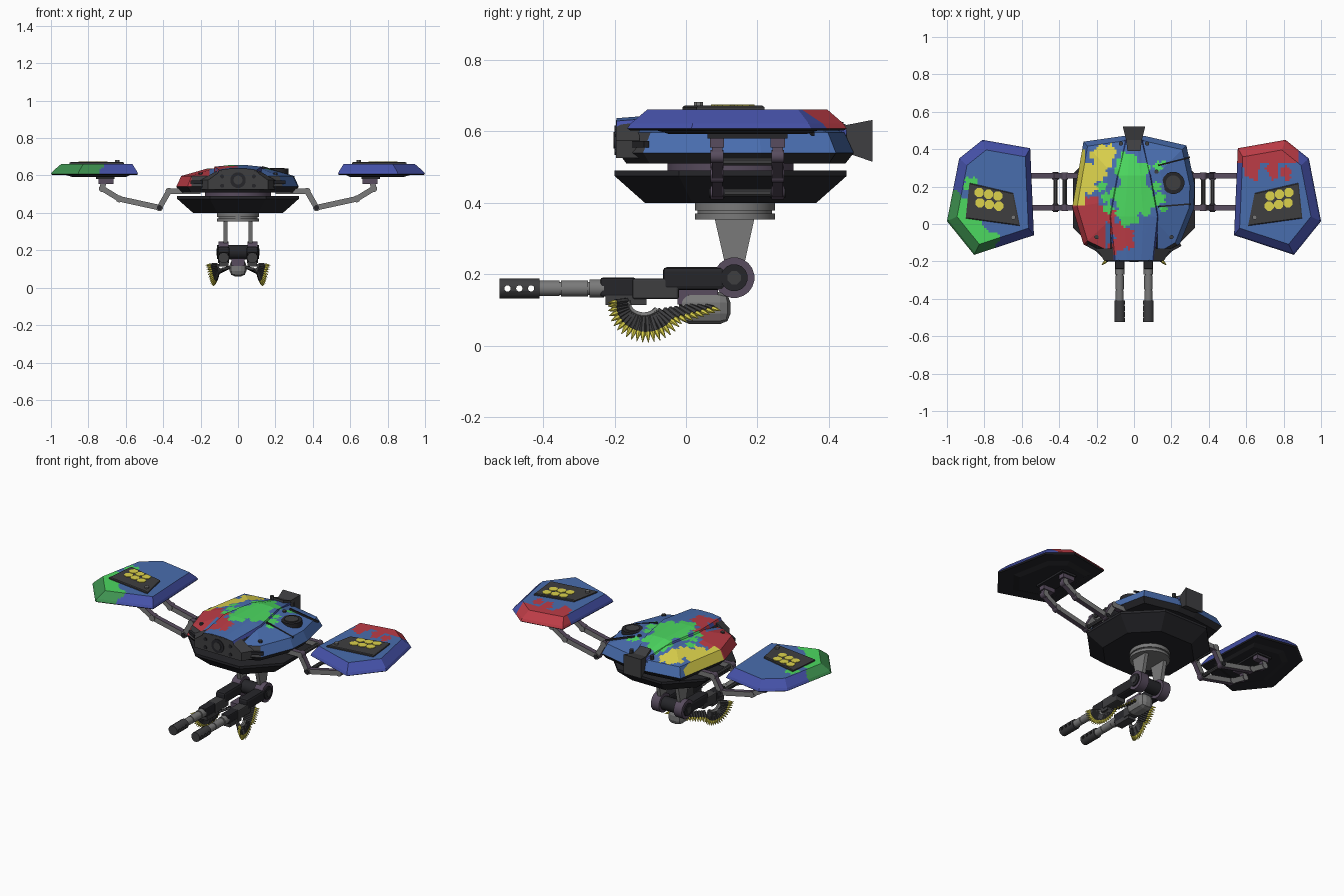
import bpy, bmesh, math
from mathutils import Vector, Matrix

if "Cube" in bpy.data.objects:
    bpy.data.objects.remove(bpy.data.objects["Cube"])

def lin(c):
    return tuple(((v / 255 + 0.055) / 1.055) ** 2.4 for v in c) + (1,)

M = {}
for n, c in {"blue": (73, 109, 174), "royal blue": (69, 81, 168), "red": (188, 60, 70),
             "green": (76, 216, 96), "dark green": (62, 146, 80), "yellow": (220, 210, 76),
             "dark grey": (62, 62, 64), "black": (38, 38, 42), "grey": (122, 122, 122),
             "purple grey": (88, 76, 94)}.items():
    M[n] = bpy.data.materials.new(n)
    M[n].diffuse_color = lin(c)

def finish(name, bm, mats, rule=None):
    """Turn a bmesh into an object; rule(face) picks a material index."""
    bmesh.ops.recalc_face_normals(bm, faces=bm.faces)
    if rule:
        for f in bm.faces:
            f.material_index = rule(f)
    me = bpy.data.meshes.new(name)
    bm.to_mesh(me)
    bm.free()
    for m in mats:
        me.materials.append(M[m])
    o = bpy.data.objects.new(name, me)
    bpy.context.collection.objects.link(o)
    return o

def box(name, x, y, z, mat, bevel=0, rot=None):
    bm = bmesh.new()
    bmesh.ops.create_cube(bm, size=1)
    bmesh.ops.scale(bm, vec=(x[1] - x[0], y[1] - y[0], z[1] - z[0]), verts=bm.verts)
    if bevel:
        bmesh.ops.bevel(bm, geom=bm.edges[:], offset=bevel, segments=2, profile=0.5, affect='EDGES')
    o = finish(name, bm, [mat])
    o.location = (sum(x) / 2, sum(y) / 2, sum(z) / 2)
    if rot:
        o.rotation_euler = rot
    return o

def add_cyl(bm, a, b, r, r2=None, n=16):
    a, b = Vector(a), Vector(b)
    q = (b - a).to_track_quat('Z', 'Y').to_matrix().to_4x4()
    g = bmesh.ops.create_cone(bm, cap_ends=True, segments=n, radius1=r, radius2=r if r2 is None else r2,
                              depth=(b - a).length,
                              matrix=Matrix.Translation((a + b) / 2) @ q @ Matrix.Rotation(math.pi / n, 4, 'Z'))
    if n >= 12:
        for f in {f for v in g['verts'] for f in v.link_faces}:
            f.smooth = len(f.verts) == 4

def cyl(name, a, b, r, mat, r2=None, n=16):
    bm = bmesh.new()
    add_cyl(bm, a, b, r, r2, n)
    return finish(name, bm, [mat])

def loft(rings):
    bm = bmesh.new()
    rs = [[bm.verts.new(p) for p in r] for r in rings]
    n = len(rs[0])
    for a, b in zip(rs, rs[1:]):
        for i in range(n):
            bm.faces.new((a[i], a[(i + 1) % n], b[(i + 1) % n], b[i]))
    bm.faces.new(rs[0])
    bm.faces.new(rs[-1])
    return bm

def ring(pts, z, s=1.0, c=(0, 0.14)):
    return [(c[0] + (x - c[0]) * s, c[1] + (y - c[1]) * s, z) for x, y in pts]

def grid_cut(bm, step=0.012):
    """Slice into small cells so paint patches can follow a rule."""
    for ax in (0, 1):
        vs = [v.co[ax] for v in bm.verts]
        for i in range(-90, 91):
            co, no = [0, 0, 0], [0, 0, 0]
            co[ax], no[ax] = i * step + 0.003, 1
            if min(vs) < co[ax] < max(vs):
                bmesh.ops.bisect_plane(bm, geom=bm.verts[:] + bm.edges[:] + bm.faces[:],
                                       plane_co=co, plane_no=no)

def splat(p, blobs):
    """True inside any softly lobed blob (x, y, radius)."""
    for x, y, r in blobs:
        d = Vector((p.x - x, p.y - y))
        a = math.atan2(d.y, d.x)
        if d.length < r * (1 + 0.18 * math.sin(5 * a + 40 * x)):
            return True
    return False

# ---- body shell ----
GREEN = [(-0.02, 0.15, .095), (-.01, 0.27, .085), (-.04, .33, .05), (0.05, 0.12, .07), (-0.03, 0.05, .06),
         (.13, .31, .025), (.16, .33, .015), (-.17, .2, .025), (-.15, .14, .025), (.14, .14, .03),
         (-.14, .08, .025), (.16, .08, .02), (.12, .2, .025)]
RED = [(-.24, .08, .07), (-.06, -.09, .045), (-.03, -.05, .03), (-.09, -.03, .04), (-.02, -.11, .025),
       (-.14, .05, .05), (-.11, -.13, .03)]
YELLOW = [(-.17, .36, .06), (-.22, .27, .055), (-.13, .39, .035), (-.24, .2, .04), (-.18, .29, .04)]
BODY = ["blue", "royal blue", "red", "green", "yellow", "dark grey", "black"]

def body_rule(f):
    p, n = f.calc_center_median(), f.normal
    if n.z < -0.5:
        return 6
    if n.y < -0.6 and p.z < 0.6 and abs(p.x) < 0.25:
        return 5
    if p.x < -0.26 and 0.1 < p.y < 0.4:
        return 4
    if splat(p, GREEN):
        return 3
    if splat(p, RED) or (p.x < -.15 and p.y < .1):
        return 2
    return 4 if splat(p, YELLOW) else 0

outline = [(-.33, .09), (-.27, .44), (-.06, .47), (.06, .47), (.28, .42), (.325, .21), (.32, .08),
           (.24, -.12), (.12, -.19), (-.1, -.19), (-.27, -.11)]
bm = loft([ring(outline, .51, .93), ring(outline, .54), ring(outline, .597, .92), ring(outline, .637, .5)])
grid_cut(bm)
finish("body_shell", bm, BODY, body_rule)

# ---- raised hood along the middle, with a dark seam below it ----
def hood(name, extra, dz, mats, rule):
    rings = []
    for y, w, z in ((-.195, .10, .637), (.04, .125, .655), (.26, .085, .655), (.45, .04, .615)):
        w += extra
        rings.append([(-w - .025, y, z - .06), (-w, y, z - .008 + dz), (-w * .4, y, z + dz),
                      (w * .4, y, z + dz), (w, y, z - .008 + dz), (w + .025, y, z - .06)])
    b = loft(rings)
    if rule:
        grid_cut(b)
    finish(name, b, mats, rule)

def hood_rule(f):
    if f.normal.y < -0.9:
        return 5
    k = body_rule(f)
    return 1 if k == 0 and abs(f.normal.x) > 0.6 else k

hood("hood", 0, 0, BODY, hood_rule)
hood("hood_seam", .009, -.018, ["black"], None)

# ---- front face plate, sensor and side slots ----
shape = [(-.2, .525), (-.2, .575), (-.1, .632), (.1, .632), (.2, .575), (.2, .525)]
finish("front_plate", loft([[(x * .8, -.196, z) for x, z in shape], [(x, -.13, z) for x, z in shape]]), ["dark grey"])
cyl("sensor_rim", (0, -.18, .575), (0, -.2, .575), .042, "black")
cyl("sensor_core", (0, -.19, .575), (0, -.203, .575), .024, "dark grey")
for s in (-1, 1):
    for z in (.545, .595):
        cyl("front_bolt", (s * .085, -.18, z), (s * .085, -.2, z), .011, "black", n=8)
    box("front_slot", (s * .22 - .035, s * .22 + .035), (-.135, -.12), (.555, .573), "black", rot=(0, 0, s * .5))

# ---- roof vent, panel seams and rear exhaust ----
cyl("vent_rim", (.21, .22, .6), (.21, .22, .636), .06, "black")
cyl("vent_core", (.21, .22, .61), (.21, .22, .641), .04, "dark grey")
for y, a in ((.335, .25), (.10, .08)):
    box("panel_seam", (.125, .305), (y - .004, y + .004), (.613, .623), "black", rot=(0, .3, a))
for x, y, z in ((.07, .43, .622), (.2, -.07, .612), (-.2, -.07, .612), (.12, .28, .64), (-.07, .43, .622)):
    cyl("body_bolt", (x, y, z - .02), (x, y, z + .004), .012, "dark grey", n=8)
finish("rear_exhaust", loft([[(-w, y, a), (w, y, a), (w, y, b), (-w, y, b)]
       for y, w, a, b in ((.39, .035, .55, .642), (.45, .042, .54, .618), (.522, .06, .515, .632))]), ["dark grey"])

# ---- lower dish, neck and turret ring ----
octo = [(.325, -.02), (.325, .27), (.15, .45), (-.15, .45), (-.325, .27), (-.325, -.02), (-.15, -.2), (.15, -.2)]
C = (0, .125)
finish("lower_dish", loft([ring(octo, .40, .74, C), ring(octo, .475, 1, C), ring(octo, .49, 1, C)]), ["black"])
cyl("neck", (0, .125, .48), (0, .125, .54), .18, "purple grey")
for z0, z1, r in ((.378, .402, .113), (.37, .378, .105), (.353, .37, .113)):
    cyl("turret_ring", (0, .137, z0), (0, .137, z1), r, "grey", n=24)

# ---- weapon mount: forks, pivots, receivers, barrels ----
for s in (-1, 1):
    x0, x1 = s * .055, s * .078
    finish("fork_leg", loft([[(x, y, z) for y, z in ((.08, .357), (.192, .357), (.155, .19), (.118, .19))]
                             for x in (x0, x1)]), ["grey"])
    cyl("pivot", (s * .05, .135, .19), (s * .105, .135, .19), .057, "purple grey", n=20)
    cyl("pivot_cap", (s * .1, .135, .19), (s * .112, .135, .19), .038, "black")
    cyl("pivot_bolt", (s * .11, .135, .19), (s * .116, .135, .19), .02, "dark grey", n=8)
    g = s * .077
    box("receiver", (g - .032, g + .032), (-.065, .11), (.155, .22), "black", .012)
    box("barrel_shroud", (g - .03, g + .03), (-.15, -.02), (.13, .188), "dark grey", .006)
    box("shroud_front", (g - .025, g + .025), (-.24, -.14), (.137, .19), "black", .006)
    box("feed_tray", (g - .025, g + .025), (-.225, -.11), (.113, .14), "dark grey")
    for a, b, r in ((-.27, -.23, .026), (-.35, -.275, .023), (-.41, -.355, .022), (-.355, -.27, .019)):
        cyl("barrel", (g, a, .16), (g, b, .16), r, "grey")
cyl("pivot_axle", (-.06, .135, .19), (.06, .135, .19), .04, "black")
box("ammo_drum", (-.045, .045), (-.02, .125), (.06, .15), "grey", .03)
box("drum_lid", (-.035, .035), (-.024, .09), (.115, .155), "purple grey")

# muzzles with cross-drilled ports
bm = bmesh.new()
for y in (-.5, -.467, -.434):
    add_cyl(bm, (-.2, y, .16), (.2, y, .16), .009, n=10)
cutter = finish("port_cutter", bm, ["dark grey"])
cutter.hide_render = True
cutter.display_type = 'WIRE'
cutter.hide_set(True)
for s in (-1, 1):
    muzzle = cyl("muzzle", (s * .077, -.523, .16), (s * .077, -.41, .16), .029, "dark grey", n=12)
    b = muzzle.modifiers.new("ports", 'BOOLEAN')
    b.operation, b.object, b.solver = 'DIFFERENCE', cutter, 'EXACT'

# ---- ammunition belts, curling outward and down, then back to the drum ----
for s in (-1, 1):
    links, shells, chute = bmesh.new(), bmesh.new(), bmesh.new()
    path = []
    for i in range(19):
        k = i / 18
        t = math.radians(175 + k * 150)
        c, d = math.cos(t), -math.sin(t)
        path.append((Vector((.135 - .03 * k, -.115 + .07 * c, .118 - .062 * d)),
                     Vector((.9 * (1 - k) ** 1.5 + .15, .9 * c, -max(d, .1)))))
    for i in range(1, 9):
        f = i / 8
        path.append((Vector((.105 - .06 * f, -.058 + .12 * f, .083 + .025 * f)), Vector((.5, .5, -.45 + .3 * f))))
    for p, d in path:
        d.normalize()
        p.x, d.x = p.x * s, d.x * s
        add_cyl(links, p - d * .028, p + d * .02, .0085, n=6)
        add_cyl(shells, p + d * .014, p + d * .028, .007, n=6)
        add_cyl(shells, p + d * .028, p + d * .05, .007, .001, n=6)
    for (p, d), (q, e) in zip(path[:18], path[1:19]):
        add_cyl(chute, p - d * .03, q - e * .03, .01, n=6)
    finish("belt_links", links, ["dark grey"])
    finish("belt_rounds", shells, ["yellow"])
    finish("belt_chute", chute, ["grey"])

# ---- wing pods and their arms ----
wing = [(.555, .405), (.81, .45), (.935, .35), (1.0, .015), (.855, -.165), (.535, -.06)]
WC = (.70, .15)
L_BLOBS = [(-.96, .04, .13), (-.88, -.04, .09), (-.8, -.1, .075), (-.87, .21, .04), (-.86, -.17, .08)]
R_BLOBS = [(.63, .3, .045), (.64, .26, .025), (.74, .3, .035), (.75, .26, .022), (.81, .28, .03), (.82, .25, .018)]

def wing_rule(f):
    p, n = f.calc_center_median(), f.normal
    if n.z < -0.5:
        return 5
    if p.x < 0 and splat(p, L_BLOBS):
        return 3 if n.z > .9 else 4
    if p.x > 0 and ((p.y > .33 and p.x < .88) or splat(p, R_BLOBS)):
        return 2
    return 0 if n.z > .9 else 1

for s in (-1, 1):
    o = [(s * x, y) for x, y in wing]
    c = (s * WC[0], WC[1])
    bm = loft([ring(o, .602, .97, c), ring(o, .608, 1, c), ring(o, .622, .97, c), ring(o, .661, .82, c)])
    grid_cut(bm)
    finish("wing_pod", bm, ["blue", "royal blue", "red", "green", "dark green", "black"], wing_rule)
    finish("wing_underside", loft([ring(o, .592, .62, c), ring(o, .604, .75, c)]), ["black"])
    # light panel with six lamps
    quad = [(s * x, y) for x, y in ((.645, .165), (.88, .22), (.90, .03), (.61, -.01))]
    qc = (s * .77, .1)
    finish("lamp_panel", loft([ring(quad, .655, 1, qc), ring(quad, .668, 1, qc), ring(quad, .672, .95, qc)]), ["dark grey"])
    for i in range(3):
        for j in range(2):
            x, y = s * (.728 + .05 * i - .005 * j), .15 - .055 * j + .009 * i
            cyl("lamp", (x, y, .66), (x, y, .675), .0265, "yellow", n=8)
    cyl("panel_bolt", (s * .645, .035, .66), (s * .645, .035, .682), .013, "grey", n=8)
    # twin arm beams (grey on the sides, darker above and below) with joints and rungs
    pts = [(.2, .515), (.37, .515), (.42, .428), (.635, .475), (.725, .53), (.715, .59)]
    side = lambda f: int(abs(f.normal.y) > .7)
    for y in (.087, .257):
        bm = bmesh.new()
        for a, b in zip(pts, pts[1:]):
            add_cyl(bm, (s * a[0], y, a[1]), (s * b[0], y, b[1]), .021, n=4)
        for x, z in pts[1:5]:
            add_cyl(bm, (s * x, y - .018, z), (s * x, y + .018, z), .019, n=12)
        finish("arm_beam", bm, ["purple grey", "grey"], side)
        cyl("arm_hinge", (s * .42, y - .022, .428), (s * .42, y + .022, .428), .014, "black", n=12)
        box("arm_foot", (s * .705 - .04, s * .705 + .04), (y - .02, y + .02), (.555, .6), "purple grey")
    for x, z in pts[1:3]:
        cyl("arm_rung", (s * x, .09, z), (s * x, .255, z), .012, "dark grey", n=8)
    box("arm_mount", (s * .71 - .05, s * .71 + .05), (.06, .285), (.58, .605), "black")

for m in bpy.data.materials:
    if m.users and not m.is_grease_pencil:
        m.use_nodes = True
        m.node_tree.nodes["Principled BSDF"].inputs["Base Color"].default_value = m.diffuse_color
